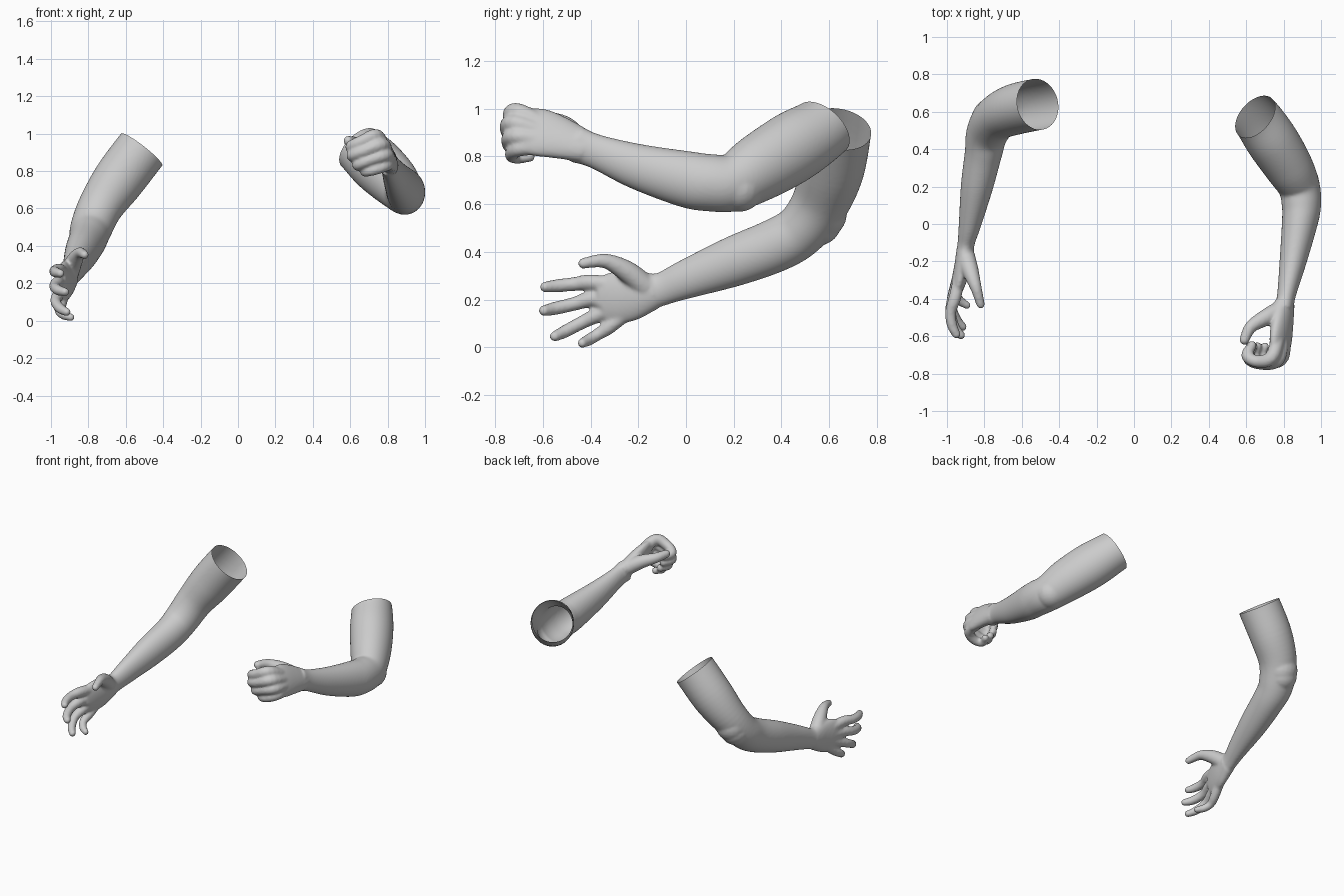
import bpy, bmesh
from math import sin, cos, pi
from mathutils import Vector, Matrix


def spline(pts, steps=6):
    """Catmull-Rom through rows of (x, y, z, side radius, up radius)."""
    p = [pts[0]] + pts + [pts[-1]]
    out = []
    for i in range(1, len(p) - 2):
        for s in range(steps):
            t = s / steps
            out.append([0.5 * (2 * b + (c - a) * t + (2 * a - 5 * b + 4 * c - d) * t * t
                        + (3 * b - a - 3 * c + d) * t ** 3)
                        for a, b, c, d in zip(*p[i - 1:i + 3])])
    return out + [list(pts[-1])]


def ball(bm, pos, r):
    bmesh.ops.create_uvsphere(bm, u_segments=20, v_segments=12, radius=r,
                              matrix=Matrix.Translation(pos))


def tube(bm, pts, up=(0, 0, 1), n=40):
    """Closed tube with elliptical sections and a rounded far end."""
    rows = spline(pts)
    pos = [Vector(r[:3]) for r in rows]
    rings = []
    for i, r in enumerate(rows):
        t = (pos[min(i + 1, len(pos) - 1)] - pos[max(i - 1, 0)]).normalized()
        side = t.cross(Vector(up)).normalized()
        u = side.cross(t)
        rings.append([bm.verts.new(pos[i] + side * r[3] * cos(2 * pi * k / n)
                                   + u * r[4] * sin(2 * pi * k / n)) for k in range(n)])
    for a, b in zip(rings, rings[1:]):
        for k in range(n):
            bm.faces.new((a[k], a[(k + 1) % n], b[(k + 1) % n], b[k]))
    bm.faces.new(rings[0][::-1])
    bm.faces.new(rings[-1])
    ball(bm, pos[-1], min(rows[-1][3:]))


def build_arm(name, arm, elbow, palm, palm_up, fingers, thumb, rim, normal):
    bm = bmesh.new()
    tube(bm, arm)
    for p, r in elbow:
        ball(bm, p, r)
    tube(bm, palm, palm_up)
    # fingers start as bones inside the palm
    wrist = Vector(palm[0][:3])
    for joints, r in fingers:
        base = wrist.lerp(Vector(joints[0]), 0.3)
        radii = (r * 1.1, r * 1.2, r * 1.05, r, r * 0.82)
        tube(bm, [(*p, q, q) for p, q in zip([tuple(base)] + joints, radii)], palm_up, 16)
    tube(bm, [(*p, q, q) for p, q in thumb], (0.3, 0.1, 1), 16)
    bmesh.ops.recalc_face_normals(bm, faces=bm.faces)
    me = bpy.data.meshes.new(name)
    bm.to_mesh(me)
    bm.free()
    ob = bpy.data.objects.new(name, me)
    bpy.context.collection.objects.link(ob)
    # fuse all pieces into one skin
    m = ob.modifiers.new("fuse", 'REMESH')
    m.mode = 'VOXEL'
    m.voxel_size = 0.0075
    s = ob.modifiers.new("soften", 'SMOOTH')
    s.factor = 0.5
    s.iterations = 9
    skin = bpy.data.meshes.new_from_object(ob.evaluated_get(bpy.context.evaluated_depsgraph_get()))
    ob.modifiers.clear()
    # cut the shoulder open
    bm = bmesh.new()
    bm.from_mesh(skin)
    bmesh.ops.bisect_plane(bm, geom=bm.verts[:] + bm.edges[:] + bm.faces[:],
                           plane_co=rim, plane_no=normal, clear_outer=True)
    for f in bm.faces:
        f.smooth = True
    bm.to_mesh(skin)
    bm.free()
    ob.data = skin


# bent arm with loose fist
build_arm(
    "fist_arm",
    [(.555, .66, 1.01, .128, .13), (.648, .575, .92, .132, .135), (.735, .45, .84, .14, .15),
     (.825, .31, .755, .13, .142), (.882, .2, .692, .112, .122), (.895, .1, .69, .105, .12),
     (.885, 0, .705, .095, .118), (.85, -.2, .757, .072, .096),
     (.815, -.38, .822, .05, .072), (.80, -.46, .85, .05, .078)],
    [((.89, .225, .668), .10)],
    [(.805, -.42, .84, .05, .07), (.795, -.52, .875, .048, .093),
     (.785, -.61, .90, .045, .108), (.78, -.68, .91, .036, .10)],
    (-.4, 0, .9),
    [([(.745, -.70, .985), (.665, -.735, .96), (.605, -.705, .93), (.63, -.65, .92)], .032),
     ([(.775, -.715, .94), (.68, -.747, .91), (.61, -.717, .883), (.635, -.655, .875)], .031),
     ([(.795, -.71, .885), (.70, -.742, .857), (.64, -.717, .832), (.66, -.655, .83)], .030),
     ([(.80, -.69, .835), (.73, -.73, .807), (.68, -.705, .797), (.70, -.655, .80)], .028)],
    [((.78, -.46, .875), .05), ((.705, -.50, .92), .045),
     ((.625, -.55, .95), .034), ((.59, -.62, .962), .027)],
    (.648, .575, .92), (-.6, .55, .6))

# lowered arm with open hand
build_arm(
    "open_hand_arm",
    [(-.42, .66, 1.03, .135, .14), (-.515, .64, .915, .138, .14), (-.64, .612, .75, .136, .138),
     (-.735, .565, .61, .122, .12), (-.785, .485, .495, .112, .112),
     (-.805, .38, .43, .10, .112), (-.84, .2, .36, .086, .105), (-.877, 0, .285, .06, .082),
     (-.897, -.1, .245, .046, .07), (-.905, -.17, .23, .046, .08)],
    [((-.775, .555, .525), .098), ((-.76, .57, .56), .105)],
    [(-.90, -.13, .235, .048, .075), (-.915, -.22, .22, .045, .105),
     (-.935, -.30, .205, .04, .11), (-.95, -.355, .19, .032, .095)],
    (0, -.2, 1),
    [([(-.955, -.385, .272), (-.98, -.47, .265), (-.973, -.54, .258), (-.95, -.59, .253)], .028),
     ([(-.963, -.385, .205), (-.98, -.47, .182), (-.96, -.55, .163), (-.925, -.595, .154)], .028),
     ([(-.96, -.36, .14), (-.975, -.44, .102), (-.95, -.51, .065), (-.915, -.55, .046)], .027),
     ([(-.945, -.315, .09), (-.955, -.37, .054), (-.93, -.41, .03), (-.893, -.435, .018)], .025)],
    [((-.90, -.17, .255), .05), ((-.875, -.25, .32), .045),
     ((-.845, -.34, .362), .031), ((-.82, -.43, .352), .023)],
    (-.515, .64, .915), (.6, .15, .77))
